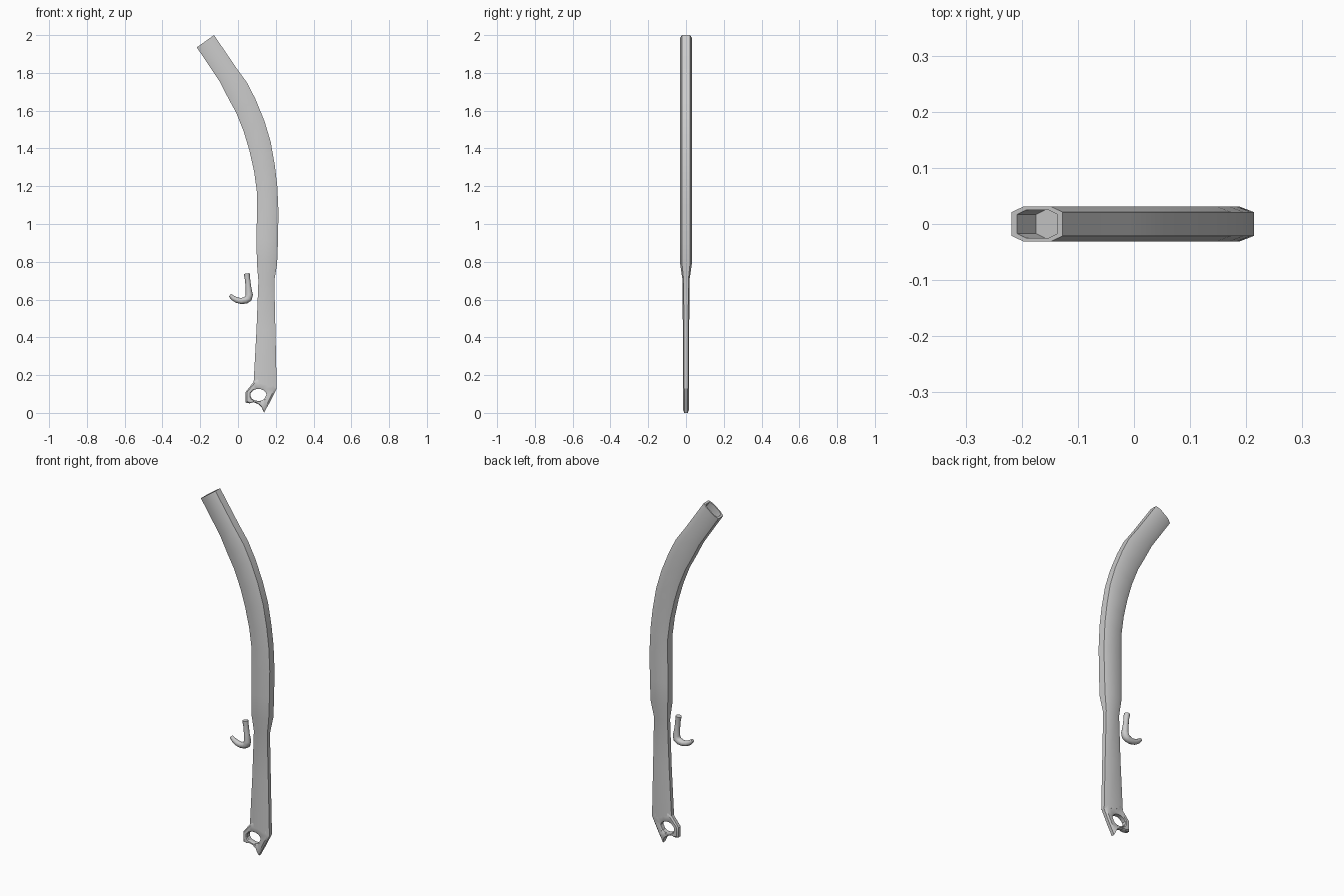
import bpy, bmesh, math
from mathutils import Vector

if "Cube" in bpy.data.objects:
    bpy.data.objects.remove(bpy.data.objects["Cube"])


def loft(bm, rings, close=False):
    """Skin a list of point rings; returns the vertex rings."""
    vr = [[bm.verts.new(p) for p in r] for r in rings]
    pairs = list(zip(vr, vr[1:])) + ([(vr[-1], vr[0])] if close else [])
    for a, b in pairs:
        n = len(a)
        for i in range(n):
            j = (i + 1) % n
            bm.faces.new((a[i], a[j], b[j], b[i]))
    if not close:
        bm.faces.new(vr[0])
        bm.faces.new(vr[-1])
    return vr


def finish(bm, name, angle):
    bmesh.ops.recalc_face_normals(bm, faces=bm.faces)
    me = bpy.data.meshes.new(name)
    bm.to_mesh(me)
    bm.free()
    ob = bpy.data.objects.new(name, me)
    bpy.context.collection.objects.link(ob)
    bpy.ops.object.select_all(action='DESELECT')
    ob.select_set(True)
    bpy.context.view_layer.objects.active = ob
    bpy.ops.object.shade_smooth_by_angle(angle=math.radians(angle))
    return ob


# Curved shaft: left edge x,z / right edge x,z / half thickness
stations = [
    (.083, .165, .205, .13, .017), (.098, .44, .198, .44, .017),
    (.108, .70, .192, .70, .018), (.1, .79, .207, .79, .031),
    (.098, .92, .212, .92, .031), (.1, 1.05, .214, 1.07, .031),
    (.1, 1.17, .208, 1.2, .031), (.085, 1.28, .195, 1.31, .031),
    (.06, 1.39, .173, 1.435, .031), (.03, 1.49, .14, 1.545, .031),
    (-.01, 1.59, .093, 1.66, .031), (-.05, 1.663, .05, 1.745, .031),
    (-.098, 1.756, -.01, 1.828, .031), (-.218, 1.935, -.127, 2.0, .031)]


def octagon(lx, lz, rx, rz, hy):
    c = Vector(((lx + rx) / 2, 0, (lz + rz) / 2))
    u = Vector((rx - lx, 0, rz - lz)) / 2
    prof = [(1, -.68), (1, .68), (.55, 1), (-.55, 1),
            (-1, .68), (-1, -.68), (-.55, -1), (.55, -1)]
    return [c + u * a + Vector((0, hy * b, 0)) for a, b in prof]


rings = [octagon(*s) for s in stations]
end = rings[-1]
mid = sum(end, Vector()) / 8
lip = [mid + (p - mid) * .8 for p in end]
rings += [lip, [p + Vector((.034, 0, -.05)) for p in lip]]  # recessed end
bm = bmesh.new()
loft(bm, rings)
finish(bm, "curved_shaft", 35)

# Pierced foot: outline swept around an oval hole
outline = [(.083, .165), (.06, .135), (.04, .11), (.04, .083), (.04, .055),
           (.062, .05), (.08, .057), (.105, .048), (.125, .03), (.138, 0),
           (.15, .024), (.165, .05), (.19, .1), (.205, .13), (.195, .17),
           (.15, .19), (.1, .19)]
hc = Vector((.108, 0, .095))
sections = []
for x, z in outline:
    o = Vector((x, 0, z))
    a = math.atan2(z - hc.z, x - hc.x)
    r = 1 / math.hypot(math.cos(a) / .043, math.sin(a) / .032)
    h = hc + Vector((math.cos(a), 0, math.sin(a))) * r
    sec = [(0, -.009), (.25, -.0165), (.85, -.0165), (1, -.012),
           (1, .012), (.85, .0165), (.25, .0165), (0, .009)]
    sections.append([o.lerp(h, t) + Vector((0, y, 0)) for t, y in sec])
bm = bmesh.new()
loft(bm, sections, close=True)
finish(bm, "pierced_foot", 35)

# Small hook: centre x,z and radius
path = [(.046, .738, .016), (.051, .705, .014), (.055, .665, .015),
        (.06, .625, .019), (.055, .606, .02), (.041, .597, .019),
        (.018, .592, .016), (-.006, .597, .015), (-.026, .608, .013),
        (-.043, .623, .009)]
pts = [Vector((x, 0, z)) for x, z, r in path]
rings = []
for i, p in enumerate(pts):
    t = (pts[min(i + 1, len(pts) - 1)] - pts[max(i - 1, 0)]).normalized()
    n = Vector((-t.z, 0, t.x))
    r = path[i][2]
    rings.append([p + n * r * math.cos(k * math.pi / 5)
                  + Vector((0, r * math.sin(k * math.pi / 5), 0))
                  for k in range(10)])
bm = bmesh.new()
loft(bm, rings)
finish(bm, "hook", 50)
